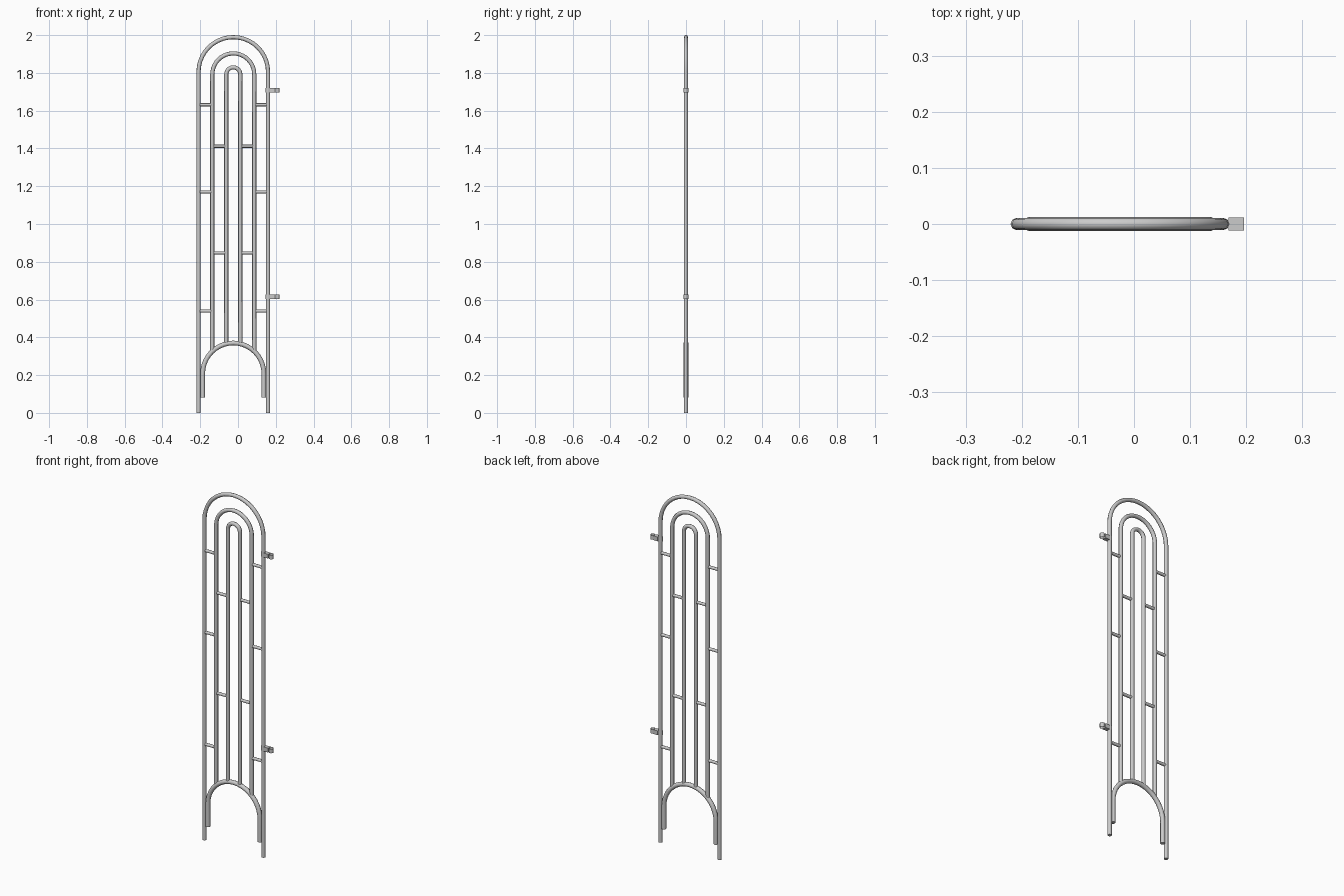
import bpy
import math

if "Cube" in bpy.data.objects:
    bpy.data.objects.remove(bpy.data.objects["Cube"])

CX = -0.025  # centre line of the trellis


def smooth(obj, angle=60):
    bpy.ops.object.select_all(action='DESELECT')
    obj.select_set(True)
    bpy.context.view_layer.objects.active = obj
    bpy.ops.object.shade_smooth_by_angle(angle=math.radians(angle))


def tube(name, pts, r):
    cu = bpy.data.curves.new(name, 'CURVE')
    cu.dimensions = '3D'
    cu.bevel_depth = r
    cu.bevel_resolution = 2
    cu.use_fill_caps = True
    sp = cu.splines.new('POLY')
    sp.points.add(len(pts) - 1)
    for p, (x, z) in zip(sp.points, pts):
        p.co = (x, 0, z, 1)
    obj = bpy.data.objects.new(name, cu)
    bpy.context.collection.objects.link(obj)
    bpy.ops.object.select_all(action='DESELECT')
    obj.select_set(True)
    bpy.context.view_layer.objects.active = obj
    bpy.ops.object.convert(target='MESH')
    smooth(bpy.context.object)


def arch(name, rad, z_bottom, z_spring, r, n=20):
    arc = [(CX - rad * math.cos(math.pi * i / n),
            z_spring + rad * math.sin(math.pi * i / n)) for i in range(n + 1)]
    tube(name, [(CX - rad, z_bottom)] + arc + [(CX + rad, z_bottom)], r)


# Nested arches and the wider foot arch
R_OUT, R_MID, R_IN = 0.184, 0.111, 0.037
arch("outer_arch", R_OUT, 0.0, 1.805, 0.011)
arch("middle_arch", R_MID, 0.326, 1.792, 0.011)
arch("inner_arch", R_IN, 0.366, 1.792, 0.011)
arch("foot_arch", 0.162, 0.081, 0.208, 0.0125)

# Short rungs, mirrored about the centre line
for name, a, b, heights in (("outer_rung", R_OUT, R_MID, (0.539, 1.17, 1.631)),
                            ("inner_rung", R_MID, R_IN, (0.847, 1.412))):
    for z in heights:
        for s in (-1, 1):
            tube(name, [(CX + s * a, z), (CX + s * b, z)], 0.0085)

# Side brackets: block between two open clip rings
for z in (0.615, 1.708):
    bpy.ops.mesh.primitive_cube_add(size=1, location=(0.182, 0, z))
    block = bpy.context.object
    block.name = "bracket_block"
    block.scale = (0.028, 0.024, 0.024)
    for x in (CX + R_OUT, 0.207):
        bpy.ops.mesh.primitive_cylinder_add(vertices=16, radius=0.0125, depth=0.024,
                                            end_fill_type='NOTHING', location=(x, 0, z))
        bpy.context.object.name = "bracket_clip_ring"
        smooth(bpy.context.object)
